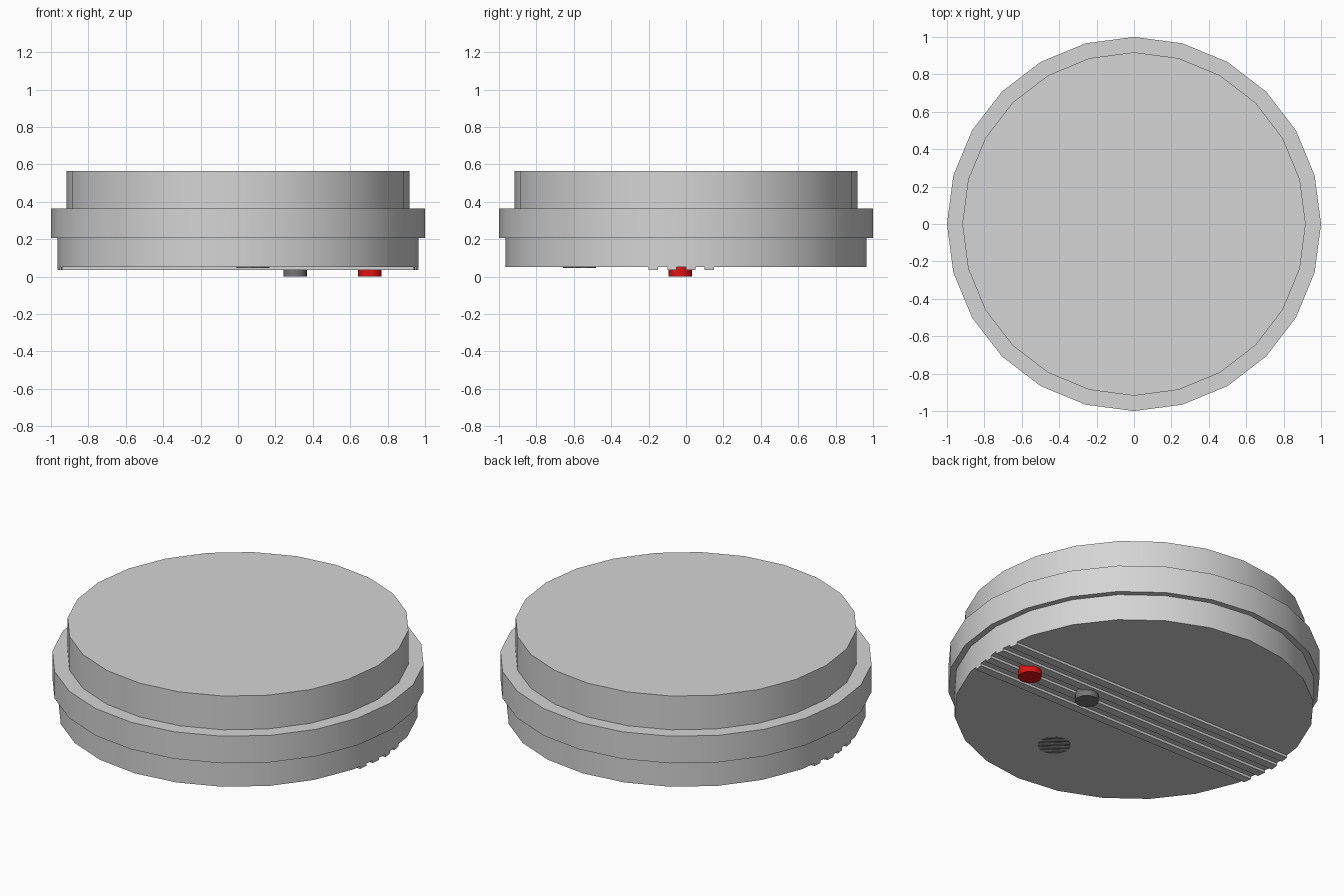
import bpy, bmesh, math
from mathutils import Matrix, Vector

cube = bpy.data.objects.get("Cube")
if cube:
    bpy.data.objects.remove(cube, do_unlink=True)

SIDES = 24


def material(name, colour):
    mat = bpy.data.materials.new(name)
    mat.use_nodes = True
    mat.diffuse_color = (*colour, 1)
    mat.node_tree.nodes["Principled BSDF"].inputs["Base Color"].default_value = (*colour, 1)
    return mat


shell_grey = material("shell grey", (0.66, 0.66, 0.66))
dark_grey = material("dark grey", (0.18, 0.18, 0.18))
red = material("signal red", (0.75, 0.006, 0.006))


def finish(bm, name, mat, smooth=True):
    bmesh.ops.recalc_face_normals(bm, faces=bm.faces)
    mesh = bpy.data.meshes.new(name)
    bm.to_mesh(mesh)
    bm.free()
    mesh.materials.append(mat)
    obj = bpy.data.objects.new(name, mesh)
    bpy.context.collection.objects.link(obj)
    if smooth:
        bpy.ops.object.select_all(action="DESELECT")
        obj.select_set(True)
        bpy.context.view_layer.objects.active = obj
        bpy.ops.object.shade_smooth_by_angle(angle=math.radians(30))
    return obj


def lathe(name, profile, mat, x=0, y=0):
    """Stack rings of (radius, z) and cap both ends."""
    bm = bmesh.new()
    rings = []
    for radius, z in profile:
        angles = [math.tau * i / SIDES for i in range(SIDES)]
        rings.append([bm.verts.new((x + radius * math.cos(a), y + radius * math.sin(a), z))
                      for a in angles])
    for low, high in zip(rings, rings[1:]):
        for i in range(SIDES):
            j = (i + 1) % SIDES
            bm.faces.new((low[i], low[j], high[j], high[i]))
    bm.faces.new(rings[0])
    bm.faces.new(rings[-1])
    return finish(bm, name, mat)


def disc_strip(name, radius, low, high, z, depth, mat, place=Matrix()):
    """Slice of a disc between two parallel lines, given thickness."""
    bm = bmesh.new()
    bmesh.ops.create_circle(bm, cap_ends=True, segments=SIDES, radius=radius)
    for edge, side in ((low, -1), (high, 1)):
        bmesh.ops.bisect_plane(bm, geom=bm.verts[:] + bm.edges[:] + bm.faces[:],
                               plane_co=(0, edge, 0), plane_no=(0, side, 0), clear_outer=True)
    grown = bmesh.ops.extrude_face_region(bm, geom=bm.faces[:])["geom"]
    bmesh.ops.translate(bm, vec=(0, 0, depth),
                        verts=[v for v in grown if isinstance(v, bmesh.types.BMVert)])
    bmesh.ops.transform(bm, matrix=Matrix.Translation((0, 0, z)) @ place, verts=bm.verts)
    return finish(bm, name, mat, smooth=False)


# Stepped housing: lower cover, wide middle band, mounting plate
lathe("housing", [(0.966, 0.05), (0.966, 0.205), (1, 0.205), (1, 0.365),
                  (0.918, 0.365), (0.918, 0.565)], shell_grey)

# Ridges running across the underside
for i in range(4):
    low = -0.2 + 0.1 * i
    disc_strip(f"underside_ridge_{i + 1}", 0.966, low, low + 0.05, 0.035, 0.015, shell_grey)

# Test button and indicator lamp
lathe("test_button", [(0.063, 0), (0.063, 0.052)], dark_grey, 0.305, -0.03)
lathe("indicator_lamp", [(0.063, 0), (0.063, 0.052)], red, 0.705, -0.03)

# Round sounder grille made of diagonal slots
grille = Matrix.Translation((0.08, -0.57, 0)) @ Matrix.Rotation(math.radians(135), 4, "Z")
for i in range(5):
    middle = (i - 2) * 0.037
    disc_strip(f"grille_slot_{i + 1}", 0.088, middle - 0.01, middle + 0.01,
               0.047, 0.005, dark_grey, grille)
